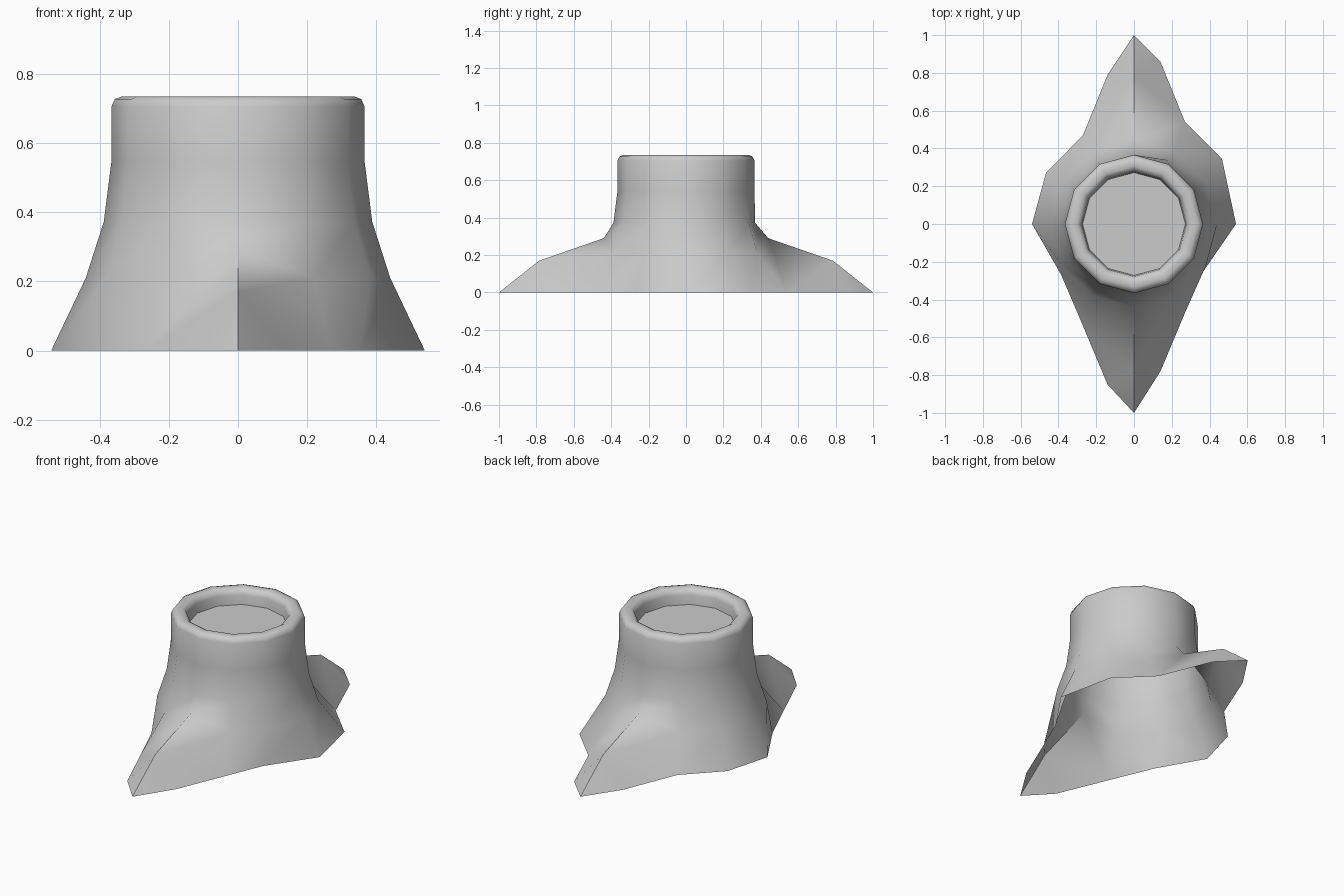
import bpy, bmesh, math

cube = bpy.data.objects.get("Cube")
if cube:
    bpy.data.objects.remove(cube)

SIDES = 12
BACK, FRONT = 3, 9          # columns that carry the pointed flaps

grey = bpy.data.materials.new("plain_grey")
grey.use_nodes = True
colour = (0.6, 0.6, 0.6, 1)
grey.diffuse_color = colour
grey.node_tree.nodes["Principled BSDF"].inputs["Base Color"].default_value = colour

bm = bmesh.new()


def ring(radius, z):
    step = 2 * math.pi / SIDES
    return [bm.verts.new((radius * math.cos(i * step), radius * math.sin(i * step), z))
            for i in range(SIDES)]


def face(*verts):
    bm.faces.new(verts)


# Collar: rounded rim, inner wall and recessed floor, from shoulder to centre
profile = [(0.44, 0.21), (0.388, 0.372), (0.366, 0.545), (0.366, 0.705),
           (0.356, 0.727), (0.335, 0.735), (0.305, 0.735), (0.285, 0.722),
           (0.278, 0.70), (0.272, 0.645)]
rings = [ring(r, z) for r, z in profile]
for low, high in zip(rings, rings[1:]):
    for i in range(SIDES):
        j = (i + 1) % SIDES
        face(low[i], low[j], high[j], high[i])
face(*rings[-1])

# Shoulder is lifted where the flaps leave it
shoulder = rings[0]
for i in (BACK, FRONT):
    shoulder[i].co.z = 0.29
rings[1][BACK].co.y = 0.37

# Hem: slightly uneven outline between the flaps
hem_outline = {0: (0.54, 0), 1: (0.466, 0.344), 2: (0.27, 0.54),
               4: (-0.27, 0.47), 5: (-0.466, 0.27), 6: (-0.54, 0),
               7: (-0.385, -0.27), 8: (-0.27, -0.54),
               10: (0.27, -0.47), 11: (0.354, -0.27)}
hem = {i: bm.verts.new((x, y, 0)) for i, (x, y) in hem_outline.items()}
for i in hem:
    j = (i + 1) % SIDES
    if j in hem:
        face(hem[i], hem[j], shoulder[j], shoulder[i])

# Flaps: ridge knee, pointed tip and a corner on each side
for col, s, before, after in ((BACK, 1, 0.86, 0.79), (FRONT, -1, 0.85, 0.78)):
    knee = bm.verts.new((0, s * 0.785, 0.17))
    tip = bm.verts.new((0, s, 0))
    corner_a = bm.verts.new((s * 0.14, s * before, 0))
    corner_b = bm.verts.new((-s * 0.14, s * after, 0))
    a, b = col - 1, col + 1
    face(hem[a], knee, shoulder[col], shoulder[a])
    face(hem[a], corner_a, knee)
    face(corner_a, tip, knee)
    face(tip, corner_b, knee)
    face(corner_b, hem[b], knee)
    face(knee, hem[b], shoulder[b], shoulder[col])

mesh = bpy.data.meshes.new("flared_collar")
bm.to_mesh(mesh)
bm.free()
mesh.materials.append(grey)
collar = bpy.data.objects.new("flared_collar", mesh)
bpy.context.collection.objects.link(collar)

# Smooth surface with a crisp floor edge
bpy.ops.object.select_all(action='DESELECT')
collar.select_set(True)
bpy.context.view_layer.objects.active = collar
bpy.ops.object.shade_smooth_by_angle(angle=math.radians(70))
